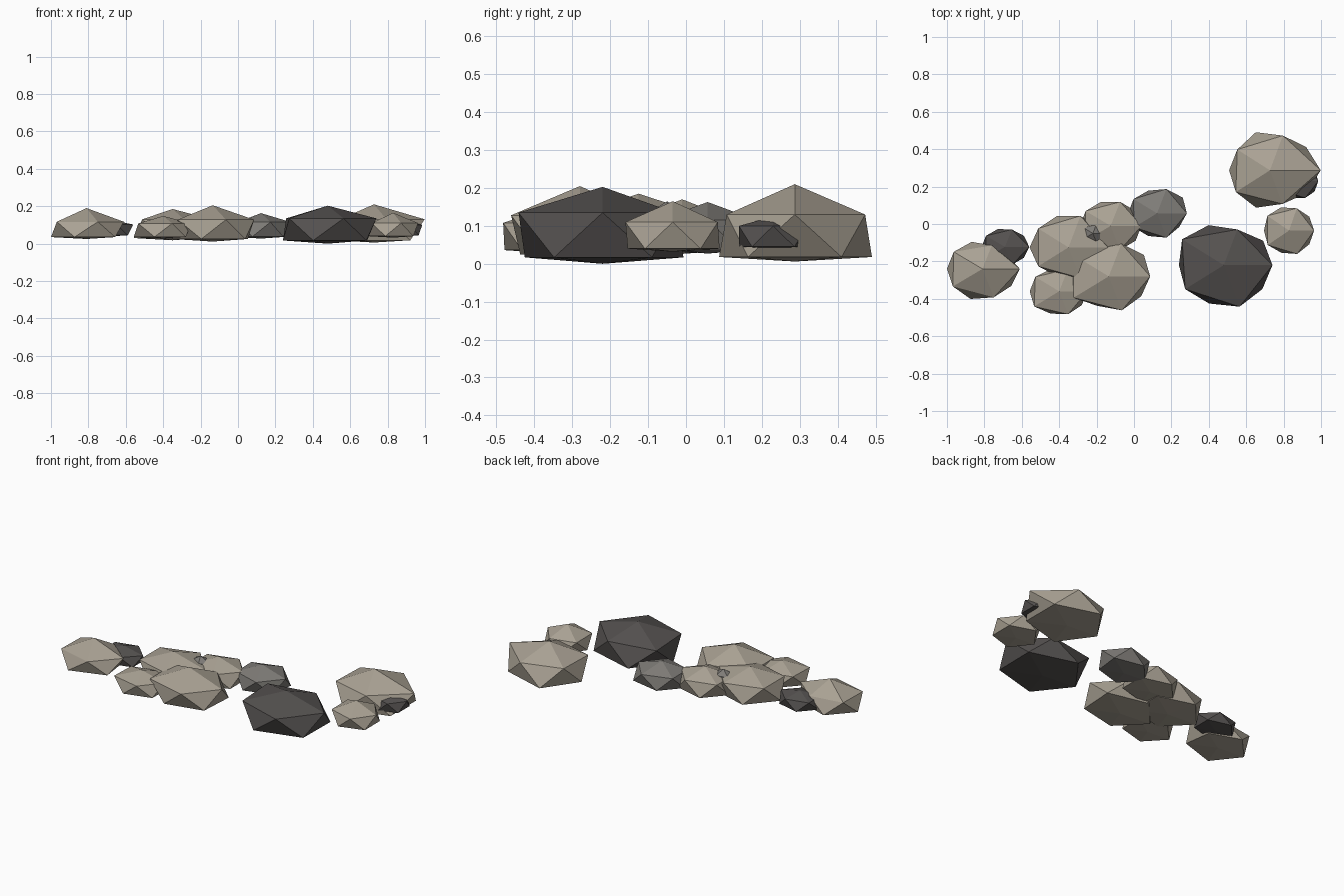
import bpy, bmesh, math


def material(name, rgb):
    m = bpy.data.materials.new(name)
    m.diffuse_color = (*rgb, 1)
    return m


SAND = material("sandy_stone", (0.40, 0.36, 0.295))
GREY = material("grey_stone", (0.21, 0.20, 0.185))
DARK = material("dark_stone", (0.09, 0.083, 0.08))


def rock(name, mat, centre, size, heights, wobble=(1,) * 10):
    """Squashed icosahedron: even ring points are high, odd ones low.
    heights = apex, upper ring, lower ring, underside."""
    (cx, cy), (rx, ry) = centre, size
    top, upper, lower, under = heights
    bm = bmesh.new()
    ring = []
    for k, w in enumerate(wobble):
        a = k * math.pi / 5
        ring.append(bm.verts.new((cx + rx * w * math.cos(a),
                                  cy + ry * w * math.sin(a),
                                  lower if k % 2 else upper)))
    apex = bm.verts.new((cx, cy, top))
    base = bm.verts.new((cx, cy, under))
    for k in range(10):
        a, b, c = ring[k], ring[(k + 1) % 10], ring[(k + 2) % 10]
        bm.faces.new((a, b, c))                              # side band
        bm.faces.new((a, c, base if k % 2 else apex))        # cap
    bmesh.ops.recalc_face_normals(bm, faces=bm.faces)
    me = bpy.data.meshes.new(name)
    bm.to_mesh(me)
    bm.free()
    me.materials.append(mat)
    bpy.context.collection.objects.link(bpy.data.objects.new(name, me))


# Right-hand group
rock("large_back_rock", SAND, (0.727, 0.287), (0.24, 0.21), (0.21, 0.13, 0.018, 0.006),
     (1.13, 1.0, 0.93, 1.02, 0.9, 0.91, 0.94, 1.0, 0.9, 1.0))
rock("large_dark_rock", DARK, (0.48, -0.22), (0.255, 0.218), (0.203, 0.135, 0.017, 0.0),
     (1.02, 1.02, 0.92, 1.03, 1.08, 0.94, 1.0, 0.99, 1.07, 1.0))
rock("small_right_rock", SAND, (0.829, -0.035), (0.134, 0.125), (0.165, 0.11, 0.04, 0.032),
     (1.0, 1.0, 1.0, 1.04, 1.07, 1.0, 1.05, 1.0, 1.05, 1.0))
rock("small_dark_rock", DARK, (0.885, 0.23), (0.1, 0.095), (0.125, 0.1, 0.045, 0.038))

# Middle group
rock("grey_rock", GREY, (0.123, 0.057), (0.155, 0.13), (0.163, 0.115, 0.037, 0.027),
     (1.03, 1.1, 1.05, 0.98, 1.0, 1.0, 0.98, 0.98, 1.05, 0.95))
rock("middle_back_rock", SAND, (-0.125, -0.01), (0.165, 0.135), (0.17, 0.12, 0.037, 0.027))
rock("tiny_grey_rock", GREY, (-0.22, -0.05), (0.06, 0.05), (0.165, 0.135, 0.07, 0.06))
rock("middle_left_rock", SAND, (-0.35, -0.125), (0.2, 0.172), (0.185, 0.13, 0.03, 0.018),
     (1.05, 1.0, 1.03, 1.02, 1.0, 1.04, 1.0, 0.95, 1.0, 1.0))
rock("large_front_rock", SAND, (-0.135, -0.28), (0.215, 0.18), (0.205, 0.128, 0.025, 0.011),
     (1.03, 1.08, 1.02, 1.0, 1.08, 1.0, 1.08, 0.92, 1.06, 1.0))
rock("small_front_rock", SAND, (-0.4, -0.36), (0.15, 0.125), (0.148, 0.108, 0.036, 0.028),
     (1.0, 1.0, 1.0, 1.0, 1.05, 1.05, 1.1, 1.0, 1.03, 1.0))

# Left-hand group
rock("left_rock", SAND, (-0.81, -0.24), (0.19, 0.155), (0.19, 0.117, 0.035, 0.025),
     (1.05, 0.85, 0.85, 0.98, 1.0, 1.0, 1.03, 1.09, 1.03, 1.0))
rock("left_dark_rock", DARK, (-0.69, -0.122), (0.125, 0.1), (0.13, 0.102, 0.045, 0.038),
     (1.04, 1.0, 0.97, 1.0, 1.0, 1.0, 1.0, 1.0, 1.0, 1.0))
